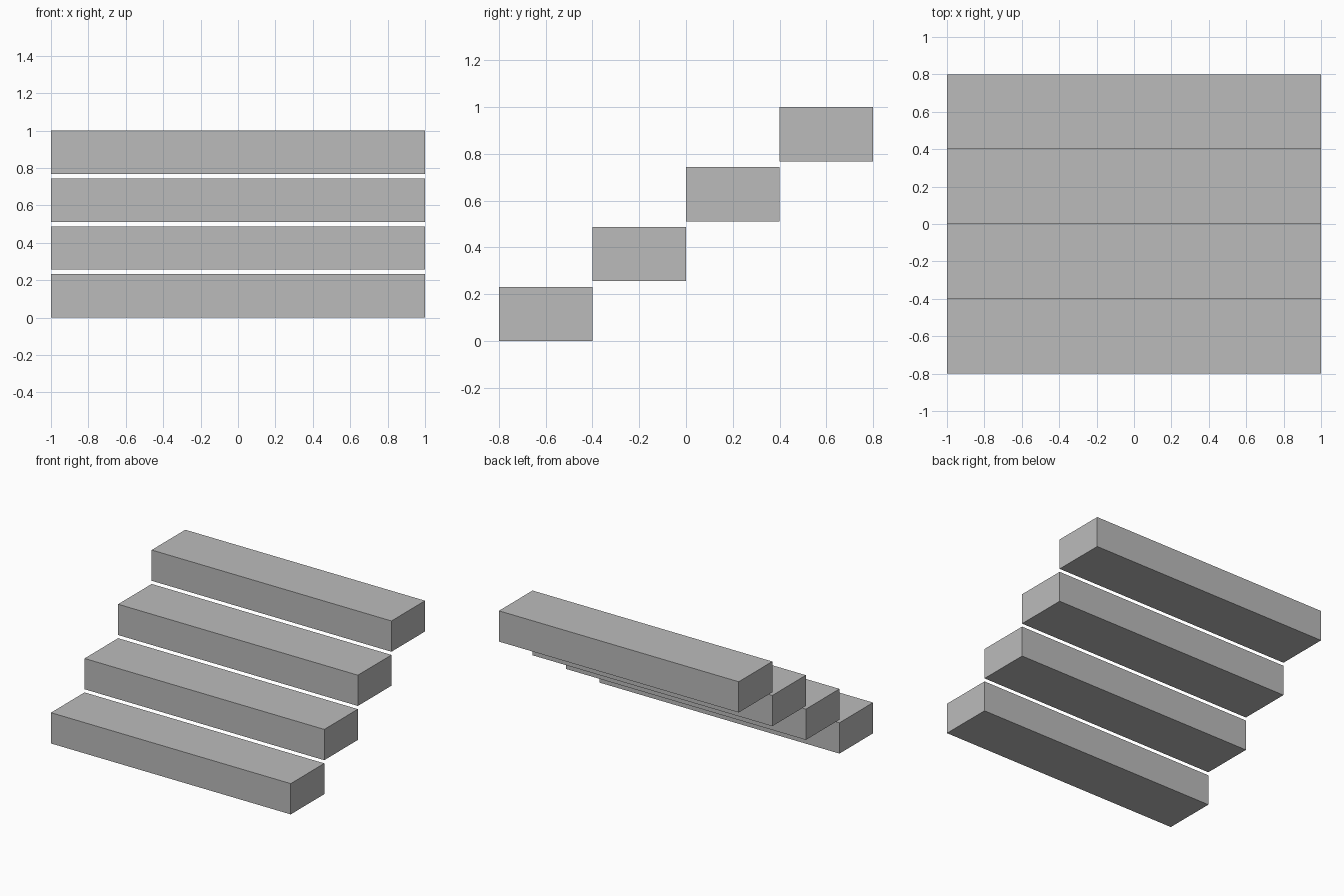
import bpy

# Remove the default cube
cube = bpy.data.objects.get("Cube")
if cube:
    bpy.data.objects.remove(cube, do_unlink=True)

WIDTH, DEPTH, THICK, RISE, COUNT = 2.0, 0.4, 0.232, 0.256, 4

# Plain grey material
grey = bpy.data.materials.new("plain_grey")
grey.use_nodes = True
colour = (0.5, 0.5, 0.5, 1.0)
grey.diffuse_color = colour
grey.node_tree.nodes["Principled BSDF"].inputs["Base Color"].default_value = colour

# Floating stair treads, each one deeper and higher than the last
for i in range(COUNT):
    y = (i - (COUNT - 1) / 2) * DEPTH
    z = i * RISE + THICK / 2
    bpy.ops.mesh.primitive_cube_add(size=1, location=(0, y, z))
    step = bpy.context.object
    step.name = f"step_{i + 1}"
    step.scale = (WIDTH, DEPTH, THICK)
    bpy.ops.object.transform_apply(location=False, rotation=False, scale=True)
    step.data.materials.append(grey)
